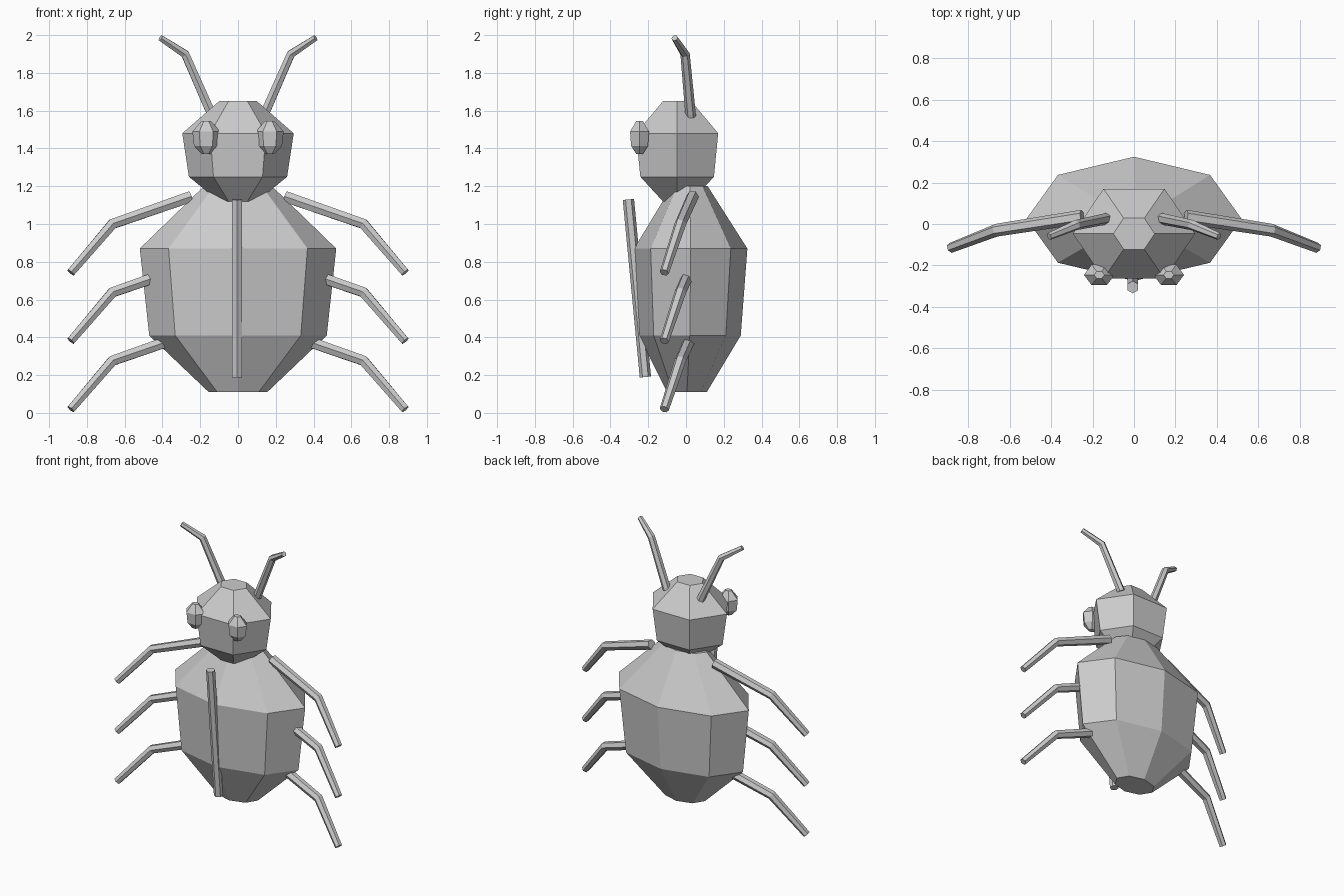
import bpy
import bmesh
from math import cos, sin, tau
from mathutils import Vector

if "Cube" in bpy.data.objects:
    bpy.data.objects.remove(bpy.data.objects["Cube"])

grey = bpy.data.materials.new("plain_grey")
grey.use_nodes = True
COLOUR = (0.6, 0.6, 0.6, 1)
grey.diffuse_color = COLOUR
grey.node_tree.nodes["Principled BSDF"].inputs["Base Color"].default_value = COLOUR


def skin(name, rings):
    """Capped, flat-shaded surface through rings of points."""
    bm = bmesh.new()
    loops = [[bm.verts.new(p) for p in ring] for ring in rings]
    n = len(loops[0])
    for a, b in zip(loops, loops[1:]):
        for i in range(n):
            j = (i + 1) % n
            bm.faces.new((a[i], a[j], b[j], b[i]))
    bm.faces.new(loops[0])
    bm.faces.new(loops[-1])
    bmesh.ops.recalc_face_normals(bm, faces=bm.faces)
    mesh = bpy.data.meshes.new(name)
    bm.to_mesh(mesh)
    bm.free()
    mesh.materials.append(grey)
    obj = bpy.data.objects.new(name, mesh)
    bpy.context.collection.objects.link(obj)
    return obj


def barrel(name, sides, profile, centre=(0, 0, 0), scale=(1, 1, 1)):
    """Profile rows are height, half width, half depth, depth offset."""
    rings = []
    for z, rx, ry, y in profile:
        ring = []
        for i in range(sides):
            a = tau * i / sides
            p = Vector((rx * cos(a), y + ry * sin(a), z))
            ring.append(Vector(centre) + p * Vector(scale))
        rings.append(ring)
    return skin(name, rings)


def limb(name, points, radii):
    """Six-sided tapering tube with mitred joints."""
    pts = [Vector(p) for p in points]
    rings = []
    for k, p in enumerate(pts):
        before = (p - pts[max(k - 1, 0)]).normalized()
        after = (pts[min(k + 1, len(pts) - 1)] - p).normalized()
        along = (before + after).normalized()
        side = Vector((0, 1, 0)).cross(along).normalized()
        front = along.cross(side)
        rings.append([p + radii[k] * (sin(tau * i / 6) * side + cos(tau * i / 6) * front)
                      for i in range(6)])
    return skin(name, rings)


# Body: eight-sided barrel
barrel("body", 8, [(0.11, 0.155, 0.105, 0.005), (0.41, 0.47, 0.27, 0.02),
                   (0.87, 0.52, 0.3, 0.025), (1.2, 0.18, 0.095, 0.02)])

# Head: six-sided barrel about its own middle
HEAD = [(-0.265, 0.1, 0.087, 0), (-0.135, 0.26, 0.225, 0),
        (0.095, 0.295, 0.251, 0), (0.265, 0.1, 0.087, 0)]
barrel("head", 6, HEAD, (0, -0.047, 1.385))

# Mouth tube down the front
limb("mouth_tube", [(-0.006, -0.305, 1.13), (-0.006, -0.215, 0.19)], [0.03, 0.03])

# Eyes, antennae and legs on both sides
for side, s in (("left", 1), ("right", -1)):
    barrel(side + "_eye", 6, HEAD, (s * 0.168, -0.246, 1.458), (0.25, 0.23, 0.33))
    limb(side + "_antenna",
         [(s * 0.135, 0.025, 1.57), (s * 0.28, -0.005, 1.9), (s * 0.41, -0.06, 1.985)],
         [0.028, 0.025, 0.018])
    for row, part in enumerate(("front", "middle", "rear")):
        drop = 0.362 * row
        limb(f"{side}_{part}_leg",
             [(s * 0.25, 0.035, 1.145 - drop), (s * 0.665, -0.03, 1.0 - drop),
              (s * 0.885, -0.115, 0.743 - drop)],
             [0.034, 0.031, 0.025])
